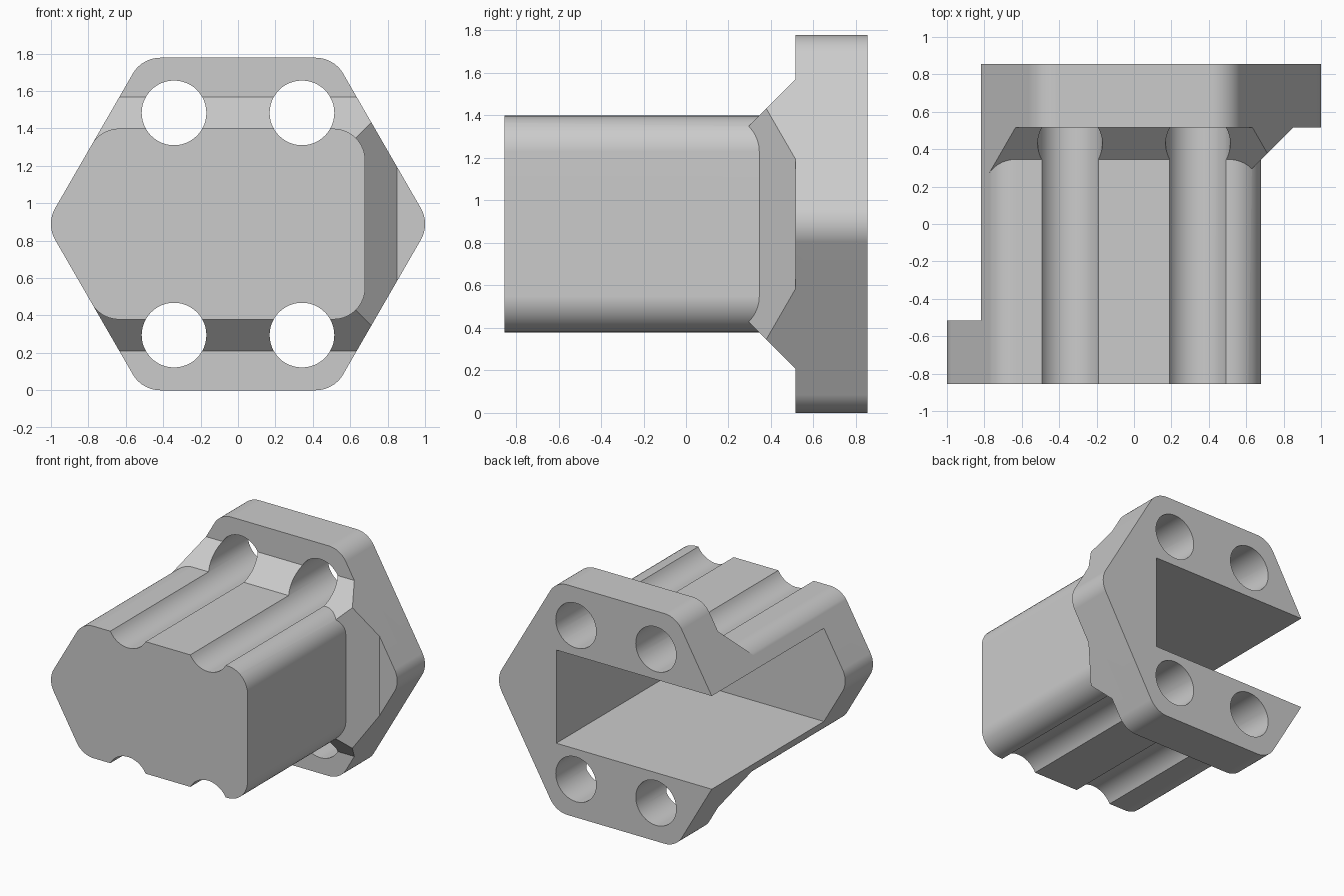
import bpy, bmesh, math
from mathutils import Vector

cube = bpy.data.objects.get("Cube")
if cube:
    bpy.data.objects.remove(cube)

APOTHEM = 0.889          # hexagon centre to flat side
MID_Z = APOTHEM
FRONT, BACK = -0.855, 0.855
ROUND = 0.17
BODY_X, BODY_Z = 0.68, 0.51   # body right side and half height


def fillet(points, radius, segments=10):
    """Round the flagged corners of a convex counter-clockwise profile."""
    out = []
    n = len(points)
    for i, (x, z, rounded) in enumerate(points):
        p = Vector((x, z))
        if not rounded:
            out.append(p)
            continue
        a = (Vector(points[i - 1][:2]) - p).normalized()
        b = (Vector(points[(i + 1) % n][:2]) - p).normalized()
        half = a.angle(b) / 2
        centre = p + (a + b).normalized() * radius / math.sin(half)
        start = p + a * radius / math.tan(half) - centre
        sweep = math.pi - 2 * half
        for k in range(segments + 1):
            t = sweep * k / segments
            c, s = math.cos(t), math.sin(t)
            out.append(centre + Vector((start.x * c - start.y * s,
                                        start.x * s + start.y * c)))
    return out


def loft(name, near, far, y0, y1):
    """Solid between two matching x-z profiles at y0 and y1."""
    bm = bmesh.new()
    rings = [[bm.verts.new((p[0], y, p[1] + MID_Z)) for p in prof]
             for prof, y in ((near, y0), (far, y1))]
    bm.faces.new(rings[0])
    bm.faces.new(rings[1][::-1])
    n = len(near)
    for i in range(n):
        j = (i + 1) % n
        bm.faces.new((rings[0][i], rings[1][i], rings[1][j], rings[0][j]))
    bmesh.ops.recalc_face_normals(bm, faces=bm.faces[:])
    mesh = bpy.data.meshes.new(name)
    bm.to_mesh(mesh)
    bm.free()
    ob = bpy.data.objects.new(name, mesh)
    bpy.context.collection.objects.link(ob)
    return ob


def rect(x0, x1, z):
    return [(x0, -z), (x1, -z), (x1, z), (x0, z)]


def combine(target, tool, operation):
    """Apply a boolean and discard the tool."""
    mod = target.modifiers.new(operation.lower(), 'BOOLEAN')
    mod.operation = operation
    mod.solver = 'EXACT'
    mod.object = tool
    bpy.context.view_layer.objects.active = target
    bpy.ops.object.modifier_apply(modifier=mod.name)
    bpy.data.objects.remove(tool)


# Body: straight right side, pointed left side, four rounded corners
tip = (APOTHEM + 0.001) / math.cos(math.pi / 6)
left = -(tip - BODY_Z / math.sqrt(3))
body_profile = fillet([(BODY_X, BODY_Z, True), (left, BODY_Z, True),
                       (-tip, 0, False), (left, -BODY_Z, True),
                       (BODY_X, -BODY_Z, True)], ROUND)
housing = loft("flanged_housing", body_profile, body_profile, -1.0, 0.45)

# Collar: 45 degree slope from the body out to the flange
collar_start, y0, y1 = 0.345, 0.245, 0.6
near, far = [rect(-1.5, BODY_X + y - collar_start, BODY_Z + y - collar_start)
             for y in (y0, y1)]
combine(housing, loft("collar", near, far, y0, y1), 'UNION')

# Flange block, oversized before trimming
block = rect(-1.6, 1.6, 1.3)
combine(housing, loft("flange", block, block, 0.515, 1.1), 'UNION')

# Trim everything to the rounded hexagon outline
radius = APOTHEM / math.cos(math.pi / 6)
hexagon = fillet([(radius * math.cos(math.radians(60 * i)),
                   radius * math.sin(math.radians(60 * i)), True)
                  for i in range(6)], ROUND)
combine(housing, loft("outline", hexagon, hexagon, FRONT, BACK), 'INTERSECT')

# Pocket open to the back and to the right
pocket = rect(-1.4, 0.51, 0.36)
combine(housing, loft("pocket", pocket, pocket, -0.515, 1.2), 'DIFFERENCE')

# Four bolt holes that also groove the body
for sx in (-1, 1):
    for sz in (-1, 1):
        ring = [(sx * 0.342 + 0.173 * math.cos(math.tau * k / 48),
                 sz * 0.594 + 0.173 * math.sin(math.tau * k / 48))
                for k in range(48)]
        combine(housing, loft("bolt_hole", ring, ring, -1.2, 1.2), 'DIFFERENCE')

# Colour
grey = bpy.data.materials.new("light_grey")
grey.use_nodes = True
colour = (0.6, 0.6, 0.6, 1)
grey.diffuse_color = colour
grey.node_tree.nodes["Principled BSDF"].inputs["Base Color"].default_value = colour
housing.data.materials.clear()
housing.data.materials.append(grey)
for face in housing.data.polygons:
    face.material_index = 0

# Smooth rounds, crisp edges, flat faces kept flat
bpy.ops.object.select_all(action='DESELECT')
housing.select_set(True)
bpy.context.view_layer.objects.active = housing
bpy.ops.object.shade_smooth_by_angle(angle=math.radians(25))
weighted = housing.modifiers.new("weighted_normals", 'WEIGHTED_NORMAL')
weighted.keep_sharp = True
